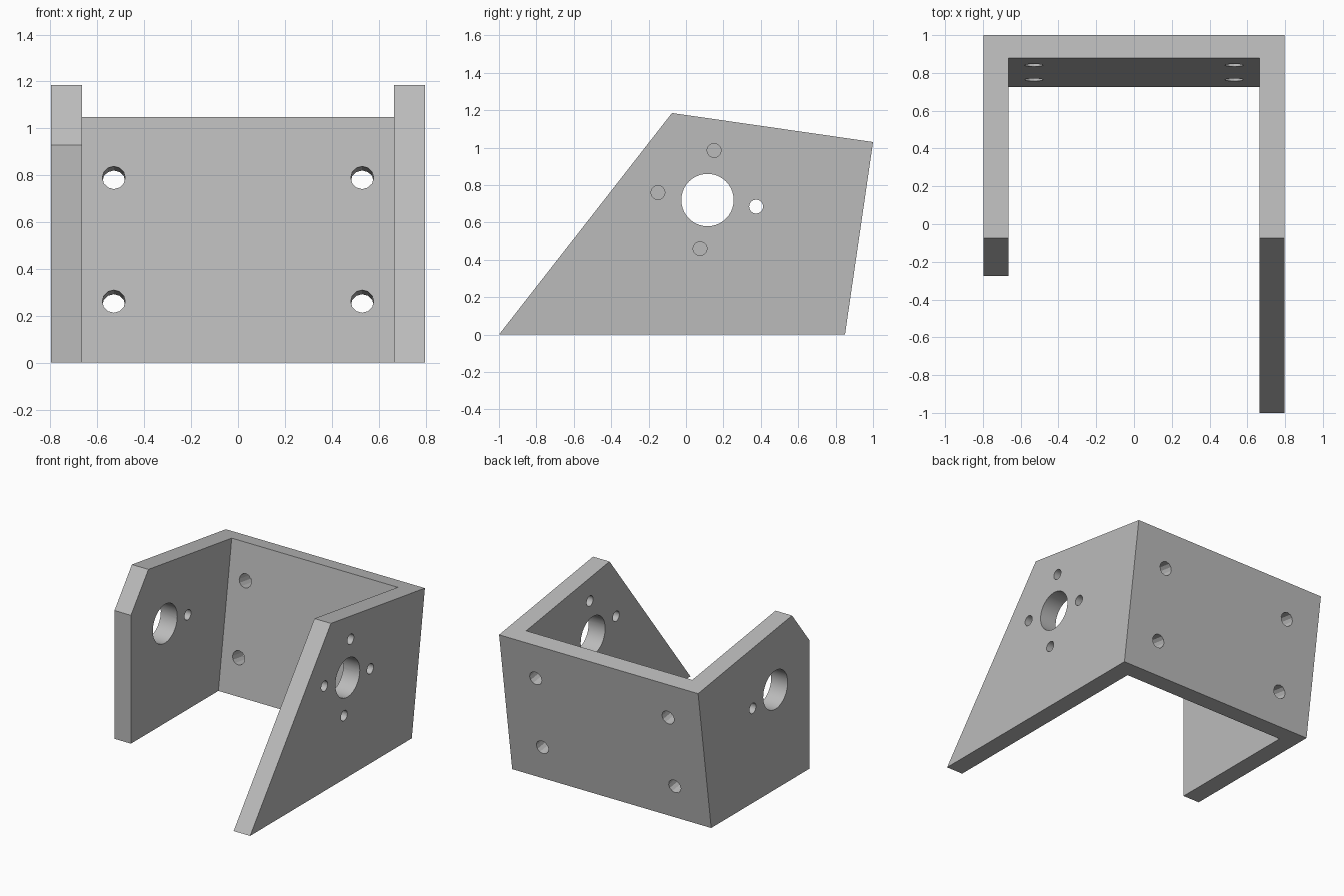
import bpy
import bmesh
from math import pi, radians, atan2
from mathutils import Matrix

cube = bpy.data.objects.get("Cube")
if cube:
    bpy.data.objects.remove(cube, do_unlink=True)

HALF_WIDTH, WALL = 0.797, 0.132
INNER = HALF_WIDTH - WALL
LEAN = atan2(0.15, 1.03)        # backward lean of the rear plate


def make_object(name, bm):
    bmesh.ops.recalc_face_normals(bm, faces=bm.faces[:])
    mesh = bpy.data.meshes.new(name)
    bm.to_mesh(mesh)
    bm.free()
    obj = bpy.data.objects.new(name, mesh)
    bpy.context.collection.objects.link(obj)
    return obj


def prism(name, outline, x0, x1):
    """Extrude a (y, z) outline from x0 to x1."""
    bm = bmesh.new()
    face = bm.faces.new([bm.verts.new((x0, y, z)) for y, z in outline])
    moved = bmesh.ops.extrude_face_region(bm, geom=[face])["geom"]
    bmesh.ops.translate(bm, vec=(x1 - x0, 0, 0),
                        verts=[v for v in moved if isinstance(v, bmesh.types.BMVert)])
    return make_object(name, bm)


def add_drill(bm, centre, radius, length, sides, rotation):
    bmesh.ops.create_cone(bm, cap_ends=True, segments=sides, radius1=radius, radius2=radius,
                          depth=length, matrix=Matrix.Translation(centre) @ rotation)


def cut(target, cutter):
    cutter.hide_render = True
    mod = target.modifiers.new("cut", "BOOLEAN")
    mod.operation, mod.solver, mod.object = "DIFFERENCE", "EXACT", cutter
    bpy.context.view_layer.objects.active = target
    bpy.ops.object.modifier_apply(modifier=mod.name)
    bpy.data.objects.remove(cutter, do_unlink=True)


# Solid block with the side plate outline
bracket = prism("motor_bracket", [(-1, 0), (0.85, 0), (1, 1.03), (-0.075, 1.185)],
                -HALF_WIDTH, HALF_WIDTH)

# Open space between the two side plates, in front of the leaning rear plate
cut(bracket, prism("cavity_cutter", [(-1.5, -0.2), (0.696, -0.2), (0.915, 1.3), (-1.5, 1.3)],
                   -INNER, INNER))

# Shortened right plate
cut(bracket, prism("right_plate_cutter", [(-1.5, -0.2), (-0.275, -0.2), (-0.275, 1.5), (-1.5, 1.5)],
                   -1, 0))

# Shaft and screw holes through the side plates
bm = bmesh.new()
across = Matrix.Rotation(pi / 2, 4, "Y")
both, left_only = (1, -1), (1,)
for y, z, radius, plates in [(0.115, 0.72, 0.14, both), (0.375, 0.685, 0.037, both),
                             (0.15, 0.985, 0.037, left_only), (-0.15, 0.76, 0.037, left_only),
                             (0.075, 0.46, 0.037, left_only)]:
    for side in plates:
        add_drill(bm, (side * (HALF_WIDTH - WALL / 2), y, z), radius, 0.3, 40, across)
cut(bracket, make_object("side_hole_cutter", bm))

# Mounting holes square to the rear plate
bm = bmesh.new()
through = Matrix.Rotation(pi / 2 - LEAN, 4, "X")
for x in (-0.53, 0.53):
    for z in (0.78, 0.252):
        add_drill(bm, (x, 0.79 + z * 0.1456, z), 0.049, 0.4, 12, through)
cut(bracket, make_object("rear_hole_cutter", bm))

# Plain grey finish
grey = bpy.data.materials.new("light grey")
colour = (0.5, 0.5, 0.5, 1)
grey.diffuse_color = colour
grey.use_nodes = True
grey.node_tree.nodes["Principled BSDF"].inputs["Base Color"].default_value = colour
bracket.data.materials.clear()
bracket.data.materials.append(grey)
for poly in bracket.data.polygons:
    poly.material_index = 0

bpy.ops.object.select_all(action="DESELECT")
bracket.select_set(True)
bpy.context.view_layer.objects.active = bracket
bpy.ops.object.shade_smooth_by_angle(angle=radians(20))
